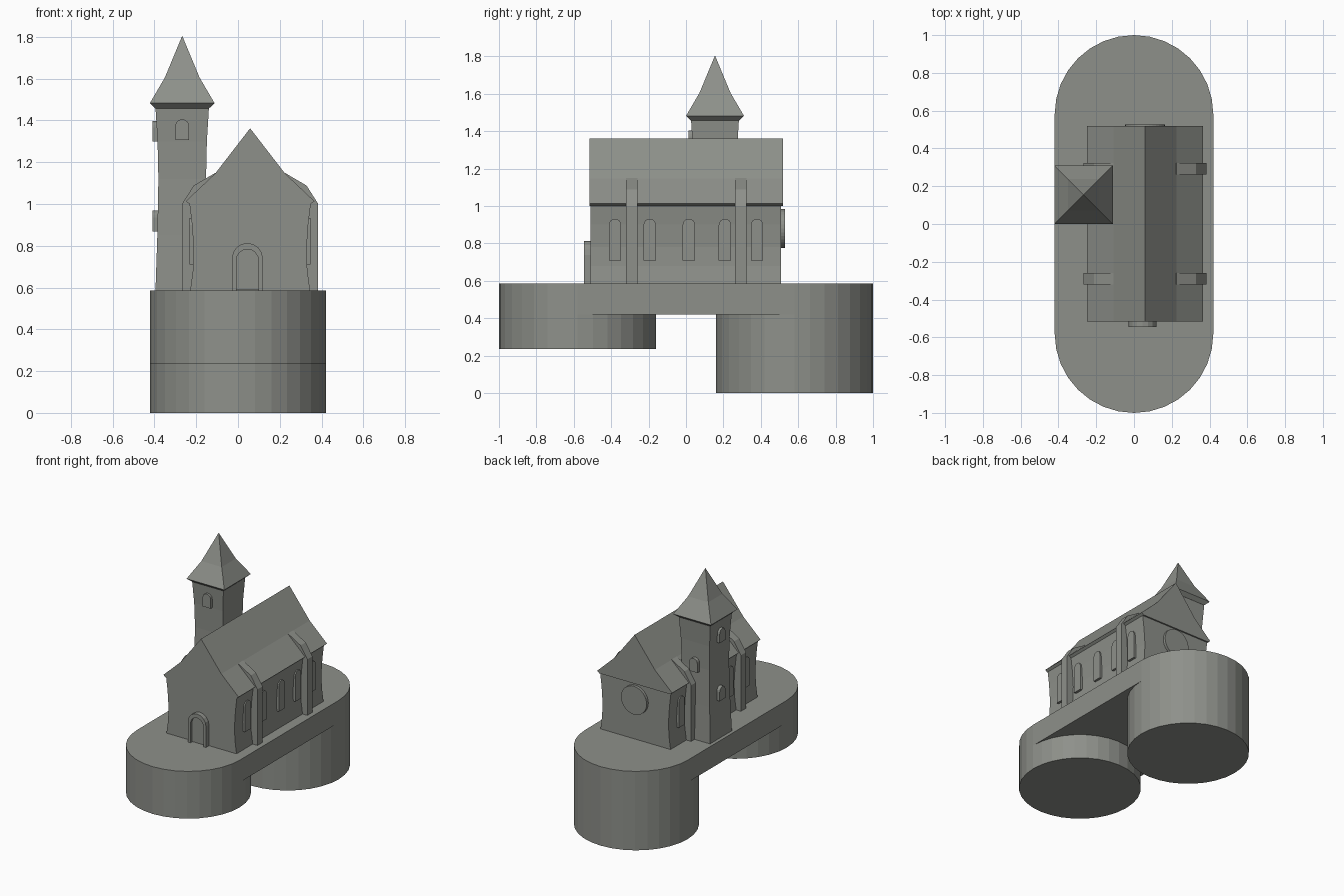
import bpy, bmesh, math
from mathutils import Vector

if "Cube" in bpy.data.objects:
    bpy.data.objects.remove(bpy.data.objects["Cube"])

stone = bpy.data.materials.new("grey stone")
stone.diffuse_color = (0.27, 0.28, 0.255, 1)
stone.use_nodes = True
stone.node_tree.nodes["Principled BSDF"].inputs["Base Color"].default_value = stone.diffuse_color

GROUND = 0.585           # top of the plinth
CX = 0.058               # nave centre line
TX, TY = -0.267, 0.155   # tower centre


def finish(name, bm):
    bmesh.ops.recalc_face_normals(bm, faces=bm.faces)
    mesh = bpy.data.meshes.new(name)
    bm.to_mesh(mesh)
    bm.free()
    mesh.materials.append(stone)
    ob = bpy.data.objects.new(name, mesh)
    bpy.context.collection.objects.link(ob)
    return ob


def prism(name, pts, origin, right, depth):
    """Extrude a (side, height) outline by a depth along the outward normal."""
    r, up = Vector(right), Vector((0, 0, 1))
    bm = bmesh.new()
    f = bm.faces.new([bm.verts.new(Vector(origin) + r * u + up * v) for u, v in pts])
    ext = bmesh.ops.extrude_face_region(bm, geom=[f])
    vs = [g for g in ext["geom"] if isinstance(g, bmesh.types.BMVert)]
    bmesh.ops.translate(bm, verts=vs, vec=r.cross(up) * depth)
    return finish(name, bm)


def arch(w, h, n=8):
    """Round-headed outline of half width w and height h."""
    return [(-w, 0), (w, 0)] + [(w * math.cos(math.pi * i / n),
            h - w + w * math.sin(math.pi * i / n)) for i in range(n + 1)]


def square_loft(name, rings, cx, cy):
    """Stack of square rings (half width, z); zero width makes a point."""
    bm = bmesh.new()
    prev = None
    for h, z in rings:
        if h == 0:
            tip = bm.verts.new((cx, cy, z))
            for i in range(4):
                bm.faces.new((prev[i], prev[(i + 1) % 4], tip))
            break
        ring = [bm.verts.new((cx + sx * h, cy + sy * h, z))
                for sx, sy in ((-1, -1), (1, -1), (1, 1), (-1, 1))]
        if prev is None:
            bm.faces.new(ring[::-1])
        else:
            for i in range(4):
                j = (i + 1) % 4
                bm.faces.new((prev[i], prev[j], ring[j], ring[i]))
        prev = ring
    else:
        bm.faces.new(prev)
    return finish(name, bm)


def drum(name, y, z0):
    bpy.ops.mesh.primitive_cylinder_add(vertices=32, radius=0.42, depth=GROUND - z0,
                                        location=(0, y, (GROUND + z0) / 2))
    ob = bpy.context.object
    ob.name = name
    ob.data.materials.append(stone)
    return ob


# Plinth: two drums of unequal height joined by a bridge
bridge = prism("plinth", [(-0.42, 0.42), (0.42, 0.42), (0.42, GROUND), (-0.42, GROUND)],
               (0, 0.58, 0), (1, 0, 0), 1.16)
for name, y, z0 in (("front_drum", -0.58, 0.235), ("back_drum", 0.58, 0.0)):
    d = drum(name, y, z0)
    mod = bridge.modifiers.new(name, 'BOOLEAN')
    mod.operation, mod.object, mod.solver = 'UNION', d, 'EXACT'
    d.hide_render = True
    d.hide_viewport = True


def mirrored(half):
    """Close a right-hand profile with its mirror image."""
    return half + [(-x, z) for x, z in reversed(half) if x > 0]


# Nave walls, waisted in the middle, and the two-pitch roof
walls = mirrored([(0.287, GROUND), (0.274, 0.68), (0.27, 0.78), (0.278, 0.90), (0.29, 1.0)])
prism("nave_walls", walls, (CX, 0.508, 0), (1, 0, 0), 1.018)
roof = mirrored([(0.29, 1.0), (0.308, 1.013), (0.166, 1.147), (0, 1.362)])
prism("nave_roof", roof, (CX, 0.519, 0), (1, 0, 0), 1.035)

# Buttresses that bend over the eaves
buttress = [(0.24, GROUND), (0.326, GROUND), (0.326, 1.0), (0.27, 1.088),
            (0.166, 1.149), (0.15, 1.1), (0.24, 1.0)]
for y in (-0.29, 0.293):
    for s, side in ((1, "right"), (-1, "left")):
        prism("buttress_" + side, [(s * x, z) for x, z in buttress],
              (CX, y + 0.03, 0), (1, 0, 0), 0.06)

# Nave side windows
for y in (-0.38, -0.194, 0.015, 0.208, 0.38):
    for s in (1, -1):
        prism("nave_window", arch(0.033, 0.222), (CX + s * 0.25, y, 0.71), (0, s, 0), 0.04)

# Front door: raised arched surround with a set-back leaf
outer, inner = arch(0.074, 0.228), arch(0.053, 0.198)
surround = outer[1:] + [(-0.074, 0), (-0.053, 0)] + inner[:1:-1] + [(0.053, 0)]
# drop repeated corner points
surround = [p for i, p in enumerate(surround)
            if math.dist(p, surround[i - 1]) > 1e-5]
prism("door_surround", surround, (CX - 0.013, -0.505, GROUND), (1, 0, 0), 0.04)
prism("door_leaf", inner, (CX - 0.013, -0.505, GROUND + 0.004), (1, 0, 0), 0.022)

# Round window in the back gable wall
disc = [(0.105 * math.cos(math.tau * i / 32), 0.105 * math.sin(math.tau * i / 32))
        for i in range(32)]
prism("round_window", disc, (CX, 0.50, 0.88), (-1, 0, 0), 0.028)

# Tower shaft with a slight waist, and its flared pointed roof
square_loft("tower_shaft", [(0.128, GROUND), (0.119, 0.85), (0.114, 1.12), (0.118, 1.3),
                            (0.128, 1.462)], TX, TY)
square_loft("tower_roof", [(0.128, 1.457), (0.155, 1.482), (0.083, 1.605), (0, 1.805)], TX, TY)

# Tower windows: front, two on the left, one at the back
for right, z in (((1, 0, 0), 1.305), ((0, -1, 0), 1.298), ((0, -1, 0), 0.868),
                 ((-1, 0, 0), 1.09)):
    out = Vector(right).cross(Vector((0, 0, 1)))
    prism("tower_window", arch(0.033, 0.1), Vector((TX, TY, z)) + out * 0.1, right, 0.041)
